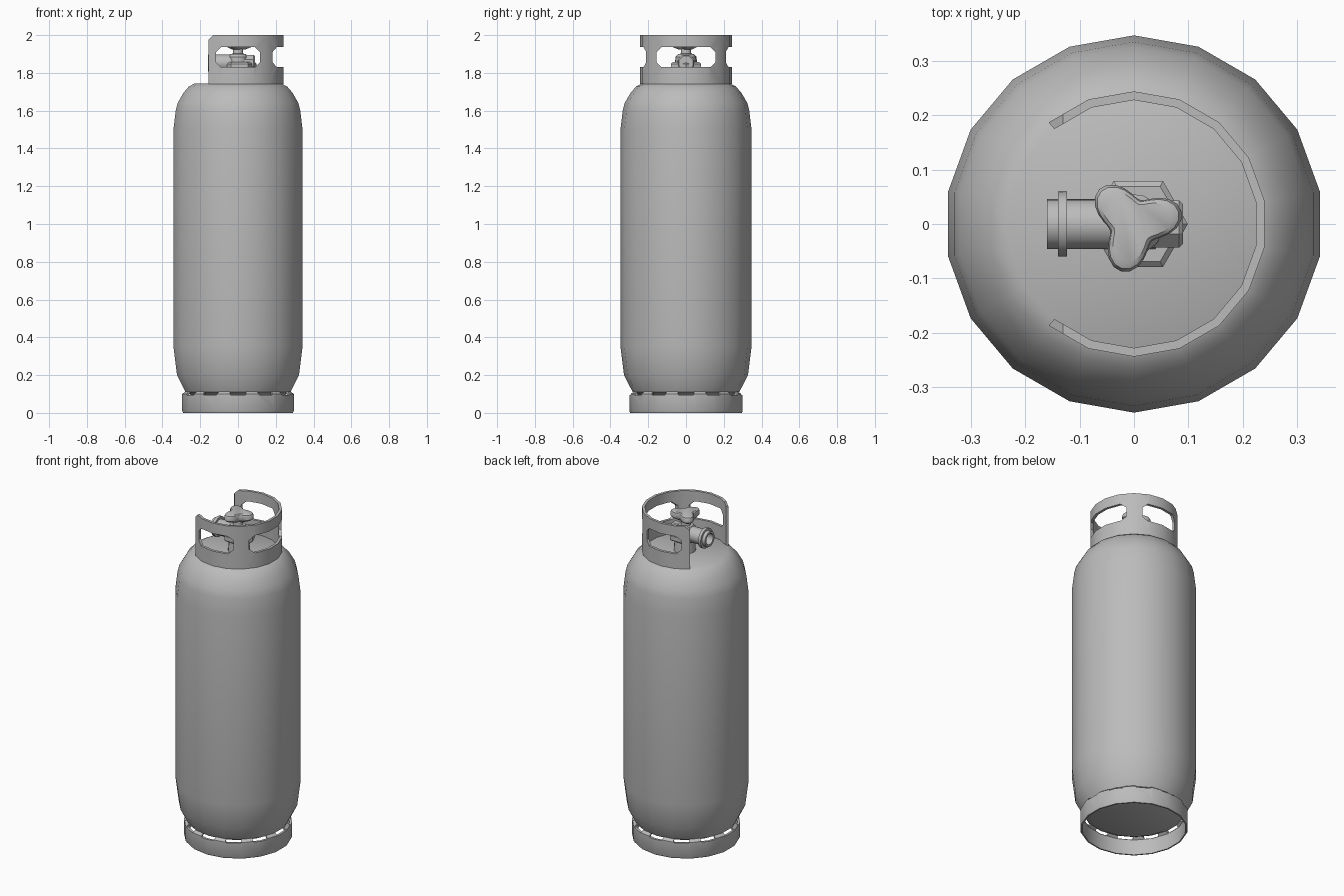
import bpy, bmesh
from math import sin, cos, radians, pi
from mathutils import Matrix, Vector

default = bpy.data.objects.get("Cube")
if default:
    bpy.data.objects.remove(default, do_unlink=True)

steel = bpy.data.materials.new("grey_steel")
steel.use_nodes = True
GREY = (0.5, 0.5, 0.5, 1)
steel.diffuse_color = GREY
steel.node_tree.nodes["Principled BSDF"].inputs["Base Color"].default_value = GREY


def finish(name, bm, matrix=Matrix()):
    bmesh.ops.recalc_face_normals(bm, faces=bm.faces)
    mesh = bpy.data.meshes.new(name)
    bm.to_mesh(mesh)
    bm.free()
    mesh.transform(matrix)
    mesh.materials.append(steel)
    obj = bpy.data.objects.new(name, mesh)
    bpy.context.collection.objects.link(obj)
    return obj


def lathe(name, profile, sides=18, steps=None, start=-130, closed=False,
          matrix=Matrix(), shape=lambda a: 1):
    """Turn (radius, height) points about z; steps < sides leaves it open."""
    bm = bmesh.new()
    full = steps is None
    columns = []
    for i in range(sides if full else steps + 1):
        a = radians(start + 360 / sides * i)
        columns.append([bm.verts.new((r * shape(a) * cos(a), r * shape(a) * sin(a), z))
                        for r, z in profile])
    n = len(profile)
    for i in range(len(columns) if full else steps):
        p, q = columns[i], columns[(i + 1) % len(columns)]
        for j in range(n if closed else n - 1):
            k = (j + 1) % n
            bm.faces.new((p[j], q[j], q[k], p[k]))
    if not full:
        bm.faces.new(columns[0])
        bm.faces.new(columns[-1])
    elif not closed:
        bm.faces.new([c[0] for c in columns])
        bm.faces.new([c[-1] for c in columns])
    return finish(name, bm, matrix)


def window_cutter(half_width, z0, z1, corner, near, far, angle):
    """Prism with clipped corners pointing outward at the given angle."""
    w, c = half_width, corner
    half = [(w, z0 + c), (w, z1 - c), (w - c, z1), (c - w, z1),
            (-w, z1 - c), (-w, z0 + c), (c - w, z0), (w - c, z0)]
    bm = bmesh.new()
    inner = [bm.verts.new((near, y, z)) for y, z in half]
    outer = [bm.verts.new((far, y, z)) for y, z in half]
    bm.faces.new(inner)
    bm.faces.new(outer)
    for i in range(8):
        k = (i + 1) % 8
        bm.faces.new((inner[i], inner[k], outer[k], outer[i]))
    return finish("cutter", bm, Matrix.Rotation(radians(angle), 4, "Z"))


def cut(obj, cutter):
    cutter.hide_render = True
    mod = obj.modifiers.new("cut", "BOOLEAN")
    mod.operation = "DIFFERENCE"
    mod.solver = "EXACT"
    mod.object = cutter
    bpy.context.view_layer.objects.active = obj
    bpy.ops.object.modifier_apply(modifier=mod.name)
    bpy.data.objects.remove(cutter, do_unlink=True)


def smooth(obj, angle=32):
    bpy.ops.object.select_all(action="DESELECT")
    obj.select_set(True)
    bpy.context.view_layer.objects.active = obj
    bpy.ops.object.shade_smooth_by_angle(angle=radians(angle))


parts = []

# Tank with rounded shoulders
parts.append(lathe("tank", [(0.235, 0.085), (0.282, 0.11), (0.328, 0.2), (0.347, 0.35),
                            (0.347, 1.5), (0.335, 1.6), (0.325, 1.64), (0.293, 1.695),
                            (0.265, 1.727), (0.232, 1.745)]))

# Foot ring with drain slots around its upper lip
foot = lathe("foot_ring", [(0.295, 0), (0.3, 0.01), (0.3, 0.1), (0.283, 0.113),
                           (0.272, 0.106), (0.287, 0.094), (0.287, 0)], closed=True)
for i in range(12):
    cut(foot, window_cutter(0.043, 0.095, 0.13, 0.004, 0.25, 0.35, 30 * i))
parts.append(foot)

# Guard collar, open toward the outlet, with three hand windows
collar = lathe("guard_collar", [(0.244, 1.74), (0.244, 2), (0.228, 2), (0.228, 1.74)],
               steps=13, closed=True)
for angle, width in ((0, 0.155), (90, 0.116), (-90, 0.116)):
    cut(collar, window_cutter(width, 1.83, 1.937, 0.026, 0.12, 0.4, angle))
bm = bmesh.new()
bmesh.ops.create_cube(bm, size=1)
corner = (Matrix.Translation((-0.16, 0, 2.003)) @ Matrix.Rotation(pi / 4, 4, "Y")
          @ Matrix.Diagonal((0.046, 1, 0.046, 1)))
cut(collar, finish("cutter", bm, corner))
parts.append(collar)

# Valve: neck, hexagonal nut, upright housing and stem
at_valve = Matrix.Translation((0.008, 0, 0))
parts.append(lathe("valve_neck", [(0.062, 1.74), (0.055, 1.83)], sides=16, matrix=at_valve))
parts.append(lathe("valve_nut", [(0.082, 1.815), (0.091, 1.822), (0.091, 1.848), (0.08, 1.857)],
                   sides=6, start=0, matrix=at_valve))
parts.append(lathe("valve_housing", [(0.055, 1.84), (0.055, 1.885), (0.042, 1.9),
                                     (0.028, 1.902), (0.026, 1.935)], sides=16))

# Horizontal valve barrel and hollow outlet, pointing to -x
sideways = Matrix.Translation((0, 0, 1.852)) @ Matrix.Rotation(-pi / 2, 4, "Y")
parts.append(lathe("valve_barrel", [(0.04, -0.09), (0.047, -0.083), (0.047, 0)],
                   sides=8, start=22.5, matrix=sideways))
parts.append(lathe("outlet", [(0.046, -0.04), (0.046, 0.16), (0.033, 0.16), (0.033, 0.11)],
                   sides=16, matrix=sideways))
parts.append(lathe("outlet_ring", [(0.044, 0.123), (0.06, 0.123), (0.06, 0.14), (0.044, 0.14)],
                   sides=16, closed=True, matrix=sideways))

# Three-lobed hand knob
parts.append(lathe("knob", [(0.032, 1.925), (0.058, 1.938), (0.068, 1.948), (0.068, 1.966),
                            (0.064, 1.976), (0.055, 1.981)], sides=36, start=15,
                   shape=lambda a: 1 + 0.33 * cos(3 * (a - radians(15)))))

for part in parts:
    smooth(part)
